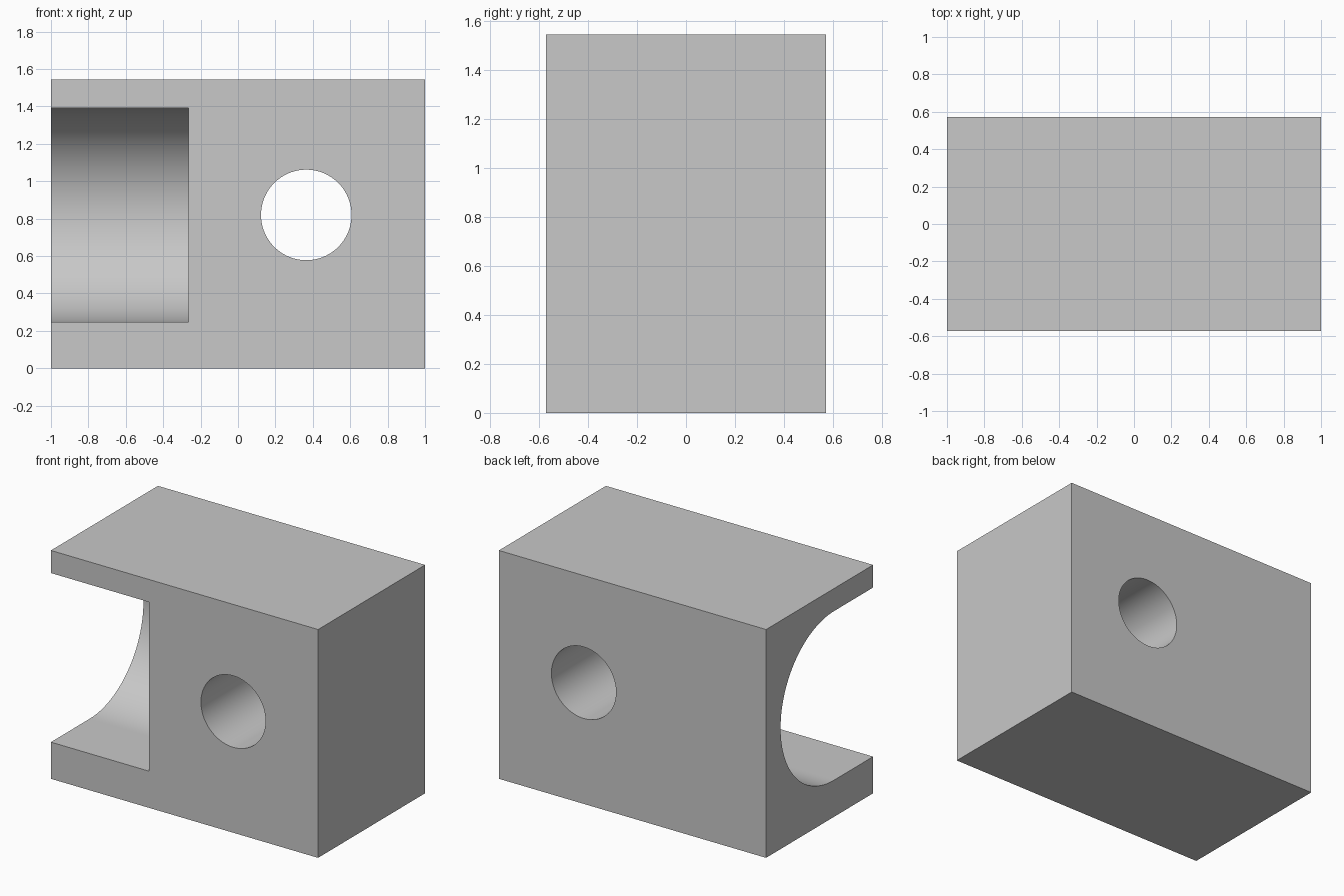
import bpy, bmesh
from math import sin, cos, pi, radians
from mathutils import Vector

cube = bpy.data.objects.get("Cube")
if cube:
    bpy.data.objects.remove(cube, do_unlink=True)

HALF_DEPTH, HEIGHT = 0.572, 1.545
CENTRE_Z = 0.82                       # shared height of channel and hole axes
CHANNEL_R, CHANNEL_Y, CHANNEL_END = 0.572, -0.155, -0.265
HOLE_R, HOLE_X = 0.242, 0.365

grey = bpy.data.materials.new("plain grey")
grey.use_nodes = True
colour = (0.58, 0.58, 0.58, 1)
grey.diffuse_color = colour
grey.node_tree.nodes["Principled BSDF"].inputs["Base Color"].default_value = colour


def prism(name, outline, direction):
    """Extrude a closed outline of 3D points along a direction."""
    bm = bmesh.new()
    face = bm.faces.new([bm.verts.new(p) for p in outline])
    new = bmesh.ops.extrude_face_region(bm, geom=[face])["geom"]
    moved = [v for v in new if isinstance(v, bmesh.types.BMVert)]
    bmesh.ops.translate(bm, verts=moved, vec=Vector(direction))
    bmesh.ops.recalc_face_normals(bm, faces=bm.faces)
    mesh = bpy.data.meshes.new(name)
    bm.to_mesh(mesh)
    bm.free()
    mesh.materials.append(grey)
    obj = bpy.data.objects.new(name, mesh)
    bpy.context.collection.objects.link(obj)
    return obj


def arc(radius, start, end, steps):
    angles = [start + (end - start) * i / steps for i in range(steps + 1)]
    return [(radius * cos(a), radius * sin(a)) for a in angles]


# Solid block
block = prism("block", [(-1, -HALF_DEPTH, 0), (1, -HALF_DEPTH, 0),
                        (1, HALF_DEPTH, 0), (-1, HALF_DEPTH, 0)], (0, 0, HEIGHT))

# U-shaped channel, open at the front and at the right end
u_shape = [(CHANNEL_Y + y, CENTRE_Z + z) for y, z in arc(CHANNEL_R, -pi / 2, pi / 2, 64)]
u_shape += [(-1, CENTRE_Z + CHANNEL_R), (-1, CENTRE_Z - CHANNEL_R)]
channel = prism("channel_cutter", [(-1.2, y, z) for y, z in u_shape],
                (CHANNEL_END + 1.2, 0, 0))

# Round hole from front to back
circle = arc(HOLE_R, 0, 2 * pi, 96)[:-1]
hole = prism("hole_cutter", [(HOLE_X + x, -1, CENTRE_Z + z) for x, z in circle], (0, 2, 0))

# Cut both and keep sharp edges crisp
bpy.context.view_layer.objects.active = block
for cutter in (channel, hole):
    cutter.hide_render = True
    mod = block.modifiers.new(cutter.name, 'BOOLEAN')
    mod.operation, mod.solver, mod.object = 'DIFFERENCE', 'EXACT', cutter
    bpy.ops.object.modifier_apply(modifier=mod.name)
    bpy.data.objects.remove(cutter, do_unlink=True)

bpy.ops.object.select_all(action='DESELECT')
block.select_set(True)
bpy.ops.object.shade_smooth_by_angle(angle=radians(30))
